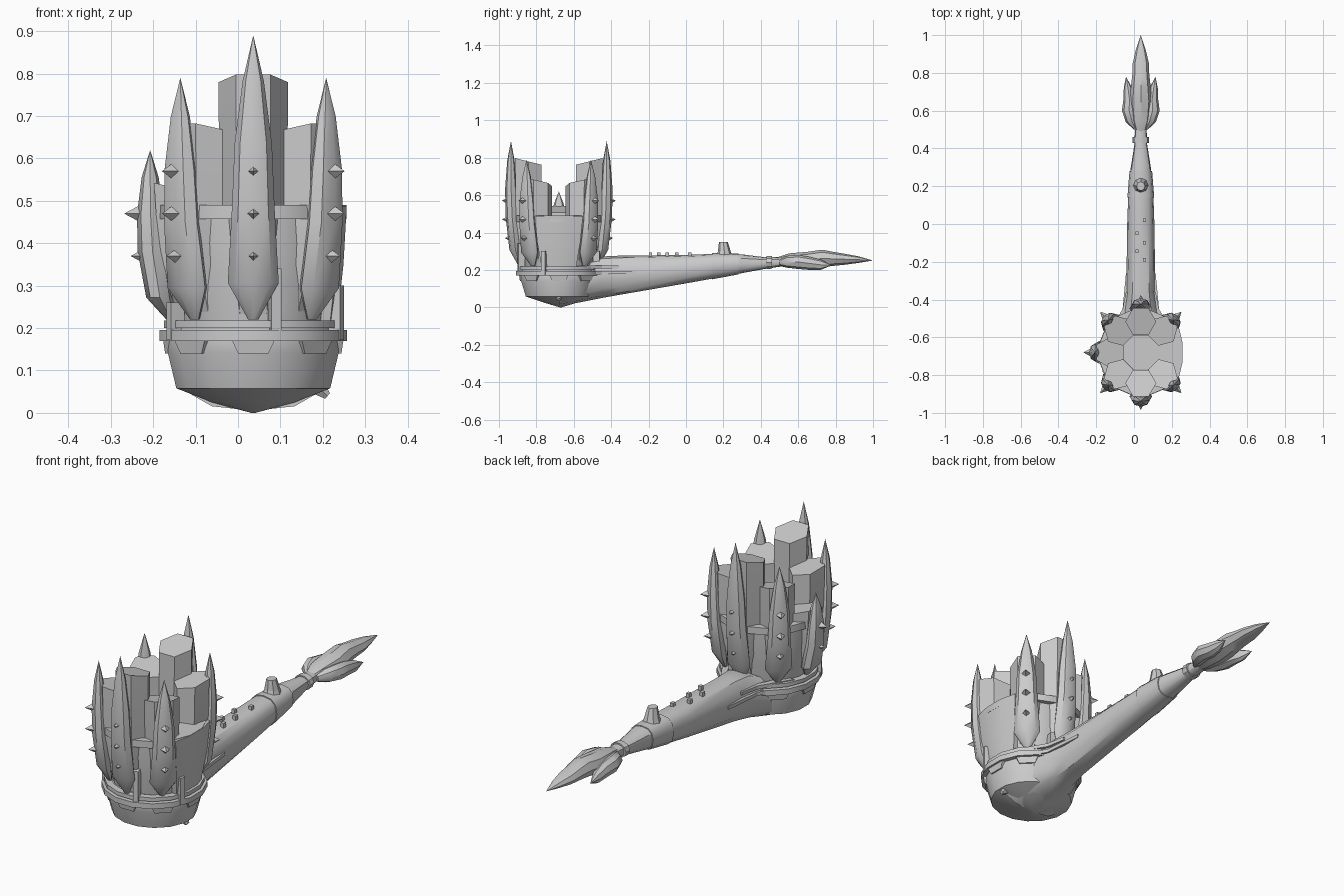
import bpy, bmesh, math
from mathutils import Matrix, Vector

if "Cube" in bpy.data.objects:
    bpy.data.objects.remove(bpy.data.objects["Cube"])

CX, CY = 0.036, -0.68          # axis of the tower head
HEAD = Matrix.Translation((CX, CY, 0))

mat = bpy.data.materials.new("stone grey")
mat.diffuse_color = (0.6, 0.6, 0.6, 1)
mat.use_nodes = True
mat.node_tree.nodes["Principled BSDF"].inputs["Base Color"].default_value = mat.diffuse_color


def finish(name, bm, mtx=Matrix(), smooth=35):
    bmesh.ops.recalc_face_normals(bm, faces=bm.faces)
    me = bpy.data.meshes.new(name)
    bm.to_mesh(me)
    bm.free()
    me.transform(mtx)
    me.materials.append(mat)
    ob = bpy.data.objects.new(name, me)
    bpy.context.collection.objects.link(ob)
    if smooth:
        bpy.ops.object.select_all(action='DESELECT')
        ob.select_set(True)
        bpy.context.view_layer.objects.active = ob
        bpy.ops.object.shade_smooth_by_angle(angle=math.radians(smooth))
    return ob


def loft(name, rings, n, axis='z', mtx=Matrix(), smooth=35, turn=0.0, tilt=0.0, power=1.0):
    """rings: (position along axis, offset u, offset v, radius u, radius v)."""
    bm = bmesh.new()
    loops = []
    for t, u, v, ru, rv in rings:
        loop = []
        for i in range(n):
            a = 2 * math.pi * i / n + turn
            c, s = math.cos(a), math.sin(a)
            pu = u + ru * math.copysign(abs(c) ** power, c)
            pv = v + rv * math.copysign(abs(s) ** power, s)
            loop.append(bm.verts.new((pu, pv, t) if axis == 'z' else (pu, t, pv)))
        loops.append(loop)
    for a, b in zip(loops, loops[1:]):
        for i in range(n):
            j = (i + 1) % n
            bm.faces.new((a[i], a[j], b[j], b[i]))
    bm.faces.new(loops[0])
    bm.faces.new(loops[-1])
    # slope the top towards the middle of the head
    for v in loops[-1]:
        v.co.z -= tilt * (v.co.y - rings[-1][2])
    bmesh.ops.remove_doubles(bm, verts=bm.verts, dist=0.0005)
    return finish(name, bm, mtx, smooth)


def box(name, lo, hi, mtx=Matrix()):
    bm = bmesh.new()
    bmesh.ops.create_cube(bm, size=1)
    lo, hi = Vector(lo), Vector(hi)
    for v in bm.verts:
        v.co = (lo + hi) / 2 + Vector(c * d for c, d in zip(v.co, hi - lo))
    return finish(name, bm, mtx, 0)


def around(deg):
    return HEAD @ Matrix.Rotation(math.radians(deg), 4, 'Z')


# Pointed bowl under the head
loft("bowl", [(0.0, 0, 0.01, 0.005, 0.005), (0.025, 0, 0.01, 0.10, 0.09),
              (0.058, 0, 0, 0.185, 0.18), (0.14, 0, 0, 0.205, 0.205),
              (0.17, 0, 0, 0.205, 0.21), (0.215, 0, 0, 0.195, 0.205)],
     16, mtx=HEAD, turn=math.pi / 16)

# Flared drum with a rim, standing in the bowl
loft("drum", [(0.2, 0, 0, 0.18, 0.18), (0.3, 0, 0, 0.20, 0.195),
              (0.4, 0, 0, 0.212, 0.205), (0.488, 0, 0, 0.216, 0.208)],
     16, mtx=HEAD, turn=math.pi / 16)


def band(name, z0, z1, r, t, n=16):
    bm = bmesh.new()
    rows = []
    for i in range(n):
        a = 2 * math.pi * (i + 0.5) / n
        c, s = math.cos(a), math.sin(a)
        rows.append([bm.verts.new((c * q, s * q * 1.03, z))
                     for q, z in ((r, z0), (r, z1), (r - t, z1), (r - t, z0))])
    for i in range(n):
        a, b = rows[i], rows[(i + 1) % n]
        for k in range(4):
            bm.faces.new((a[k], b[k], b[(k + 1) % 4], a[(k + 1) % 4]))
    return finish(name, bm, HEAD)


band("drum_rim", 0.457, 0.49, 0.224, 0.03)
band("lower_belt", 0.17, 0.195, 0.226, 0.03)
band("upper_belt", 0.2, 0.218, 0.215, 0.03)

# Tall wall panels, notched skirt plates, sloped columns and thorned spikes
heights = {0: 0.78, 45: 0.665, 90: None, 135: 0.665, 180: 0.78, 225: 0.665, 270: 0.525, 315: 0.665}
spikes = {0: (0.89, 1.0), 45: (0.79, 0.95), 135: (0.79, 0.95), 180: (0.89, 1.0),
          225: (0.79, 0.95), 270: (0.62, 0.95), 315: (0.79, 0.95)}
for deg, top in heights.items():
    m = around(deg)
    loft("skirt_plate", [(0.14, 0, -0.198, 0.05, 0.014), (0.172, 0, -0.2, 0.072, 0.018)],
         4, mtx=m, smooth=0, turn=math.pi / 4)
    if top:
        loft("column", [(0.2, 0, -0.12, 0.06, 0.06), (0.35, 0, -0.15, 0.075, 0.075),
                        (0.47, 0, -0.16, 0.08, 0.08), (top, 0, -0.163, 0.082, 0.082)],
             6, mtx=m, tilt=0.25, smooth=20)
    else:
        loft("side_panel", [(0.215, 0, -0.17, 0.10, 0.03), (0.35, 0, -0.185, 0.125, 0.03),
                            (0.488, 0, -0.19, 0.14, 0.033)], 8, mtx=m, turn=math.pi / 8)

for deg, (tip, k) in spikes.items():
    h = tip - 0.22
    m = around(deg)
    s = [(0, 0.205, 0.012, 0.01), (0.13, 0.232, 0.06, 0.032), (0.4, 0.25, 0.05, 0.035),
         (0.62, 0.255, 0.044, 0.032), (0.84, 0.256, 0.025, 0.02), (1, 0.256, 0.0002, 0.0002)]
    loft("spike", [(0.22 + f * h, 0, -r * k, w, d) for f, r, w, d in s], 8, mtx=m, smooth=40)
    # thorns on the outer face of each spike
    for z in (0.37, 0.47, 0.57):
        if z > tip - 0.1:
            continue
        r = 0.255 if z < 0.4 else 0.27
        bm = bmesh.new()
        bmesh.ops.create_cone(bm, cap_ends=True, segments=4, radius1=0.024, radius2=0, depth=0.045)
        finish("thorn", bm, m @ Matrix.Translation((0, -r - 0.012, z))
               @ Matrix.Rotation(math.pi / 2, 4, 'X'), 0)

# Upright clasps rising from the belt
for deg, z1 in ((14, 0.34), (68, 0.30), (-62, 0.26), (166, 0.3)):
    box("clasp", (-0.012, -0.226, 0.172), (0.012, -0.19, z1), around(deg))

# Small stud low on the bowl
bm = bmesh.new()
bmesh.ops.create_cone(bm, cap_ends=True, segments=6, radius1=0.022, radius2=0.01, depth=0.03)
finish("bowl_stud", bm, Matrix.Translation((0.2, CY, 0.05)) @ Matrix.Rotation(2.3, 4, 'Y'), 0)


def along_y(name, rows, n=12, **kw):
    """rows: (y, x, half width, bottom, top)."""
    return loft(name, [(y, x, (b + t) / 2, w, (t - b) / 2) for y, x, w, b, t in rows],
                n, axis='y', **kw)


# Tapering handle that grows out of the bowl
along_y("handle", [(-0.68, CX, 0.17, 0.005, 0.2), (-0.55, CX, 0.135, 0.03, 0.23),
                   (-0.45, CX, 0.092, 0.05, 0.272), (-0.36, CX, 0.077, 0.066, 0.276),
                   (0.0, CX, 0.072, 0.128, 0.28), (0.2, CX, 0.065, 0.164, 0.288),
                   (0.3, CX, 0.053, 0.183, 0.283), (0.42, CX, 0.034, 0.205, 0.268),
                   (0.52, CX, 0.03, 0.22, 0.268)], 12, power=0.8)
along_y("handle_collar", [(0.43, CX, 0.043, 0.203, 0.275), (0.46, CX, 0.043, 0.205, 0.275)], 10)
along_y("grip_sleeve", [(0.14, CX, 0.071, 0.15, 0.29), (0.28, CX, 0.06, 0.176, 0.288)], 12, power=0.8)

# Straps running from the belt along the handle
for side in (-1, 1):
    for z, y1 in ((0.185, -0.26), (0.215, -0.36)):
        along_y("strap", [(-0.6, CX + side * 0.165, 0.03, z - 0.01, z + 0.01),
                          (-0.45, CX + side * 0.085, 0.016, z - 0.012, z + 0.012),
                          (y1, CX + side * 0.07, 0.012, z - 0.01, z + 0.012)],
                4, smooth=0, turn=math.pi / 4)

# Finger studs and the raised plug on top of the handle
for i, y in enumerate((-0.19, -0.145, -0.1, -0.05, 0.02)):
    x = CX + (-0.02 if i % 2 else 0.02)
    box("finger_stud", (x - 0.008, y - 0.009, 0.255), (x + 0.008, y + 0.009, 0.294))
loft("plug", [(0.275, CX, 0.205, 0.042, 0.042), (0.3, CX, 0.205, 0.034, 0.034),
              (0.348, CX, 0.2, 0.022, 0.024)], 8, smooth=0)

# Flame-shaped pommel: middle blade and two side tongues
along_y("pommel_blade", [(0.48, CX, 0.025, 0.225, 0.265), (0.55, CX, 0.05, 0.21, 0.288),
                         (0.65, CX, 0.06, 0.205, 0.297), (0.73, CX, 0.052, 0.215, 0.308),
                         (0.79, CX, 0.045, 0.222, 0.296), (0.85, CX, 0.043, 0.228, 0.286),
                         (0.92, CX, 0.027, 0.237, 0.273), (1.0, CX, 0.0002, 0.25, 0.2504)], 8)
for side in (-1, 1):
    along_y("pommel_tongue", [(0.5, CX + side * 0.025, 0.012, 0.225, 0.255),
                              (0.54, CX + side * 0.045, 0.035, 0.212, 0.275),
                              (0.6, CX + side * 0.062, 0.038, 0.205, 0.28),
                              (0.66, CX + side * 0.06, 0.032, 0.2, 0.27),
                              (0.72, CX + side * 0.068, 0.022, 0.2, 0.255),
                              (0.78, CX + side * 0.078, 0.0002, 0.225, 0.2254)], 8)
